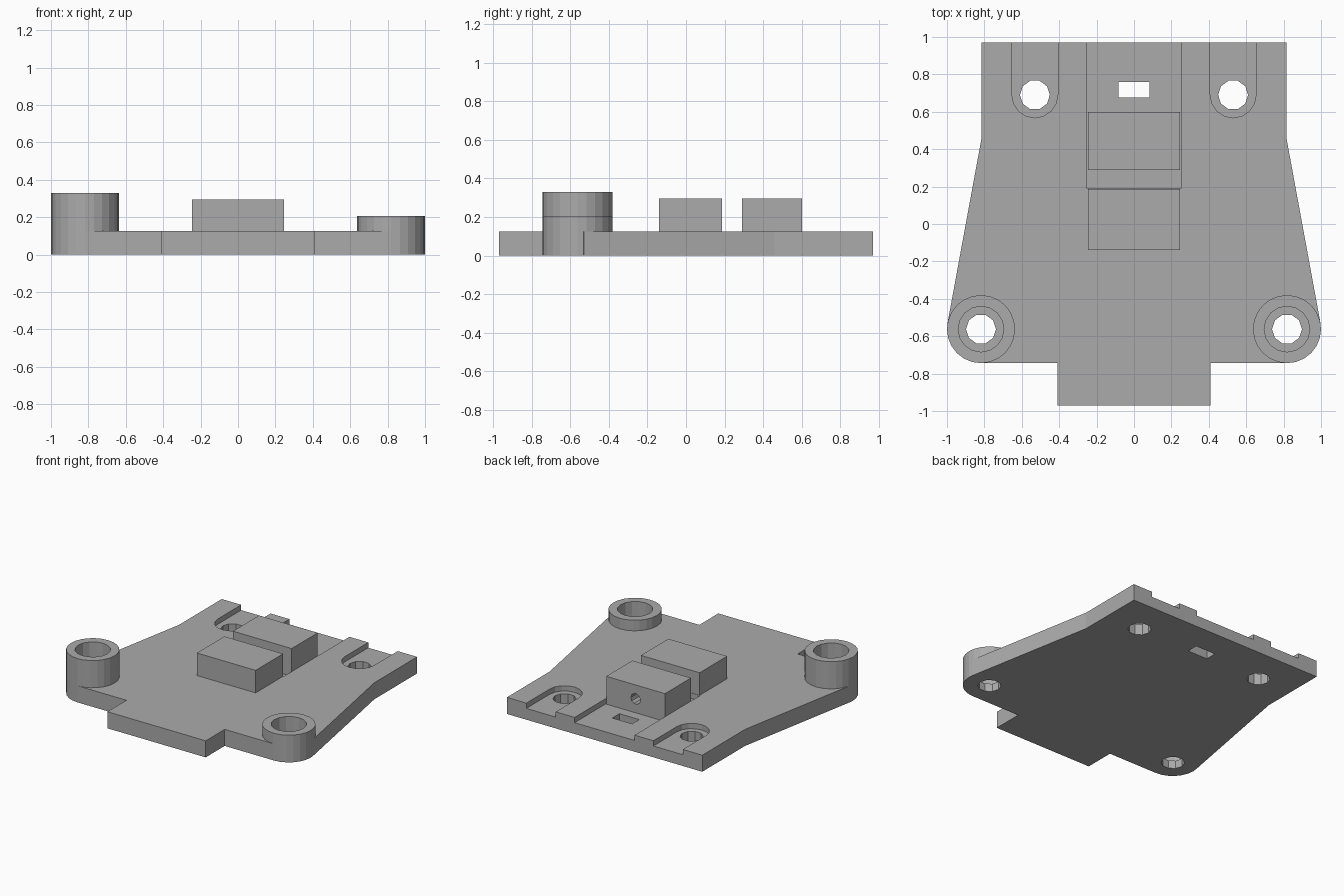
import bpy
import bmesh
from math import cos, sin, pi
from mathutils import Matrix

if "Cube" in bpy.data.objects:
    bpy.data.objects.remove(bpy.data.objects["Cube"])

grey = bpy.data.materials.new("plain grey")
grey.use_nodes = True
grey.diffuse_color = (0.41, 0.41, 0.41, 1)
grey.node_tree.nodes["Principled BSDF"].inputs["Base Color"].default_value = grey.diffuse_color


def prism(name, outline, z0, z1):
    """Extrude a flat outline from z0 up to z1."""
    bm = bmesh.new()
    base = bm.faces.new([bm.verts.new((x, y, z0)) for x, y in outline])
    top = bmesh.ops.extrude_face_region(bm, geom=[base])["geom"]
    bmesh.ops.translate(bm, vec=(0, 0, z1 - z0),
                        verts=[v for v in top if isinstance(v, bmesh.types.BMVert)])
    bmesh.ops.recalc_face_normals(bm, faces=bm.faces)
    mesh = bpy.data.meshes.new(name)
    bm.to_mesh(mesh)
    bm.free()
    mesh.materials.append(grey)
    ob = bpy.data.objects.new(name, mesh)
    bpy.context.collection.objects.link(ob)
    return ob


def rect(x, y0, y1):
    return [(-x, y0), (x, y0), (x, y1), (-x, y1)]


def arc(cx, cy, r, n, start=0, turn=2 * pi):
    return [(cx + r * cos(start + turn * i / n), cy + r * sin(start + turn * i / n))
            for i in range(n)]


def combine(target, tool, operation):
    """Join or cut the tool, then discard it."""
    mod = target.modifiers.new(operation, "BOOLEAN")
    mod.operation = operation
    mod.solver = "EXACT"
    mod.object = tool
    bpy.context.view_layer.objects.active = target
    bpy.ops.object.modifier_apply(modifier=mod.name)
    bpy.data.objects.remove(tool)


THICK, FLOOR, BACK = 0.125, 0.085, 0.97
POST_X, POST_Y, POST_R = 0.818, -0.562, 0.182

# Tapered plate with a front tab
half = [(0.41, -BACK), (0.41, POST_Y - POST_R), (POST_X, POST_Y - POST_R),
        (POST_X, POST_Y), (0.997, -0.53), (0.815, 0.46), (0.815, BACK)]
plate = prism("base_plate", half + [(-x, y) for x, y in reversed(half)], 0, THICK)

# Round posts at the front corners, one taller, with stepped bores
for side, height in ((-1, 0.33), (1, 0.205)):
    x = side * POST_X
    combine(plate, prism("post", arc(x, POST_Y, POST_R, 24), 0, height), "UNION")
    combine(plate, prism("bore", arc(x, POST_Y, 0.122, 16), 0.06, 1), "DIFFERENCE")
    combine(plate, prism("hole", arc(x, POST_Y, 0.08, 10), -1, 1), "DIFFERENCE")

# Rear screw recesses with rounded ends
for side in (-1, 1):
    x, y, r = side * 0.53, 0.69, 0.1225
    outline = arc(x, y, r, 8, pi, pi) + [(x + r, y), (x + r, 1.1), (x - r, 1.1)]
    combine(plate, prism("recess", outline, FLOOR, 1), "DIFFERENCE")
    combine(plate, prism("hole", arc(x, y, 0.08, 10), -1, 1), "DIFFERENCE")

# Central channel and rectangular slot
combine(plate, prism("channel", rect(0.25, 0.19, 1.1), FLOOR, 1), "DIFFERENCE")
combine(plate, prism("slot", rect(0.083, 0.675, 0.76), -1, 1), "DIFFERENCE")

# Raised blocks, the rear one drilled from the back
front_block = prism("front_block", rect(0.245, -0.14, 0.187), 0.05, 0.295)
rear_block = prism("rear_block", rect(0.245, 0.29, 0.6), 0.05, 0.295)
drill = prism("drill", arc(0, 0, 0.04, 10), -1, 1)
drill.data.transform(Matrix.Translation((0, 0.5, 0.19)) @ Matrix.Rotation(pi / 2, 4, "X"))
combine(rear_block, drill, "DIFFERENCE")
combine(plate, front_block, "UNION")
combine(plate, rear_block, "UNION")
